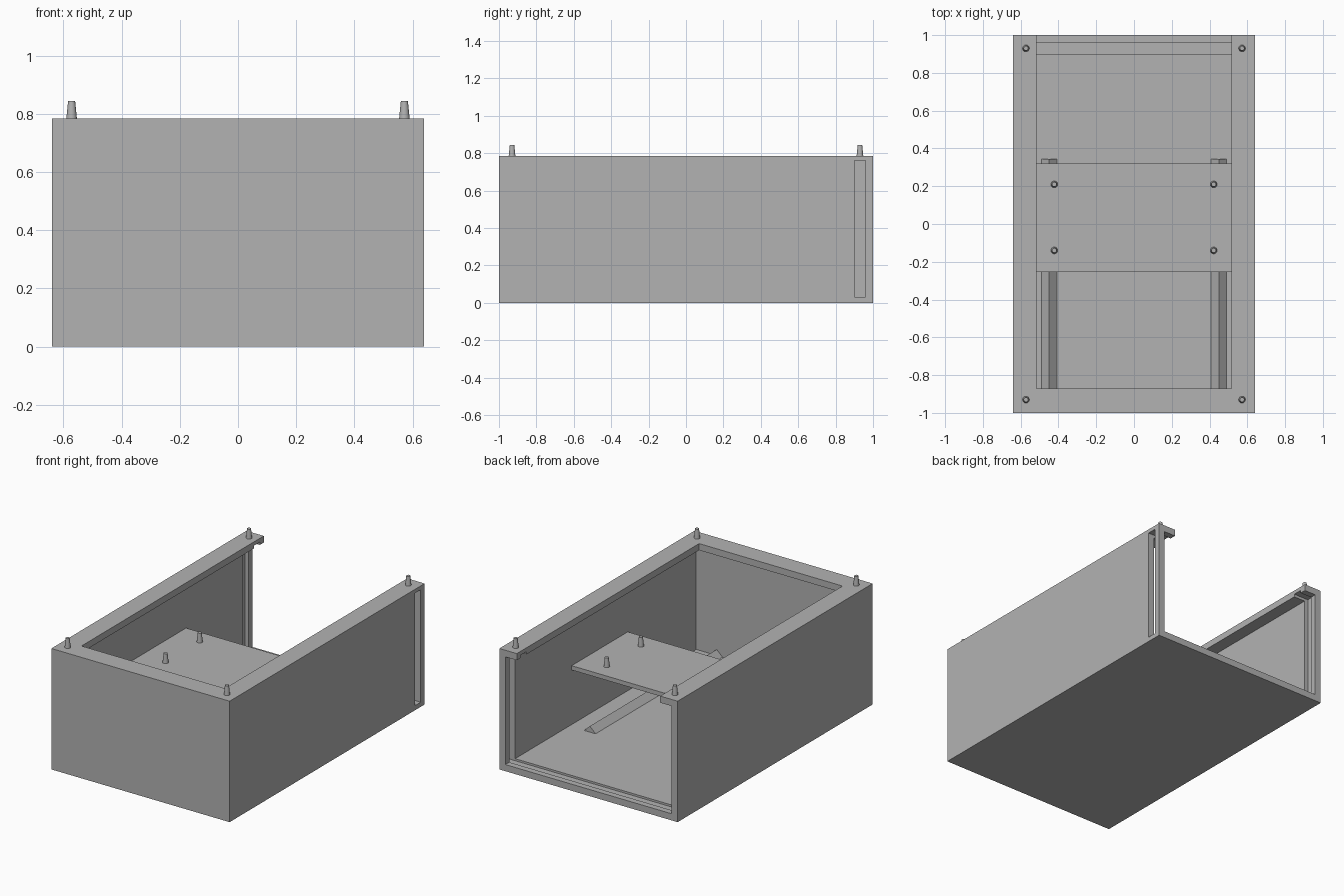
import bpy, bmesh
from mathutils import Vector

cube = bpy.data.objects.get("Cube")
if cube:
    bpy.data.objects.remove(cube, do_unlink=True)

grey = bpy.data.materials.new("plain grey")
grey.use_nodes = True
colour = (0.448, 0.448, 0.448, 1)
grey.diffuse_color = colour
grey.node_tree.nodes["Principled BSDF"].inputs["Base Color"].default_value = colour

W, L, H = 0.64, 1.0, 0.785      # half width, half length, height
T = 0.043                       # wall thickness
RIM_X, RIM_Y = 0.515, -0.87     # inner edges of the top rim
PLATE_TOP = 0.425


def add_object(name, bm):
    mesh = bpy.data.meshes.new(name)
    bm.to_mesh(mesh)
    bm.free()
    mesh.materials.append(grey)
    obj = bpy.data.objects.new(name, mesh)
    bpy.context.collection.objects.link(obj)
    return obj


def box(name, low, high):
    low, high = Vector(low), Vector(high)
    bm = bmesh.new()
    bmesh.ops.create_cube(bm, size=1)
    for v in bm.verts:
        v.co = (low + high) / 2 + v.co * (high - low)
    return add_object(name, bm)


def cut(target, low, high):
    cutter = box("cutter", low, high)
    cutter.hide_render = True
    mod = target.modifiers.new("cut", 'BOOLEAN')
    mod.operation, mod.solver, mod.object = 'DIFFERENCE', 'EXACT', cutter
    bpy.context.view_layer.objects.active = target
    bpy.ops.object.modifier_apply(modifier=mod.name)
    bpy.data.objects.remove(cutter, do_unlink=True)


def pin(name, x, y, z, height=0.06):
    bm = bmesh.new()
    bmesh.ops.create_cone(bm, cap_ends=True, segments=24, radius1=0.018,
                          radius2=0.012, depth=height)
    bmesh.ops.translate(bm, verts=bm.verts, vec=(x, y, z + height / 2))
    for f in bm.faces:
        f.smooth = len(f.verts) == 4
    for e in bm.edges:
        e.smooth = all(f.smooth for f in e.link_faces)
    return add_object(name, bm)


def rail(name, x, y0, y1, half=0.041):
    bm = bmesh.new()
    profile = [(x - half, T), (x + half, T), (x, T + half * 0.95)]
    face = bm.faces.new([bm.verts.new((px, y0, pz)) for px, pz in profile])
    new = bmesh.ops.extrude_face_region(bm, geom=[face])["geom"]
    bmesh.ops.translate(bm, vec=(0, y1 - y0, 0),
                        verts=[g for g in new if isinstance(g, bmesh.types.BMVert)])
    bmesh.ops.recalc_face_normals(bm, faces=bm.faces)
    return add_object(name, bm)


# Open-backed case: hollow, top opening with rim, groove for a sliding back panel
case = box("case", (-W, -L, 0), (W, L, H))
cut(case, (T - W, T - L, T), (W - T, L + 0.1, H - T))
cut(case, (-RIM_X, RIM_Y, H - 0.1), (RIM_X, L + 0.1, H + 0.1))
cut(case, (-0.622, 0.90, 0.03), (W + 0.1, 0.96, 0.76))

# Raised shelf between the side walls
box("shelf", (T - W, -0.255, PLATE_TOP - 0.028), (W - T, 0.32, PLATE_TOP))

# Mirrored floor rails and tapered pins
for side, sx in (("right", -1), ("left", 1)):
    rail(side + "_floor_rail", sx * 0.449, T - L, 0.345)
    for end, rim_y, shelf_y in (("front", -0.93, -0.14), ("back", 0.93, 0.21)):
        pin(f"{end}_{side}_rim_pin", sx * 0.572, rim_y, H)
        pin(f"{end}_{side}_shelf_pin", sx * 0.422, shelf_y, PLATE_TOP)
